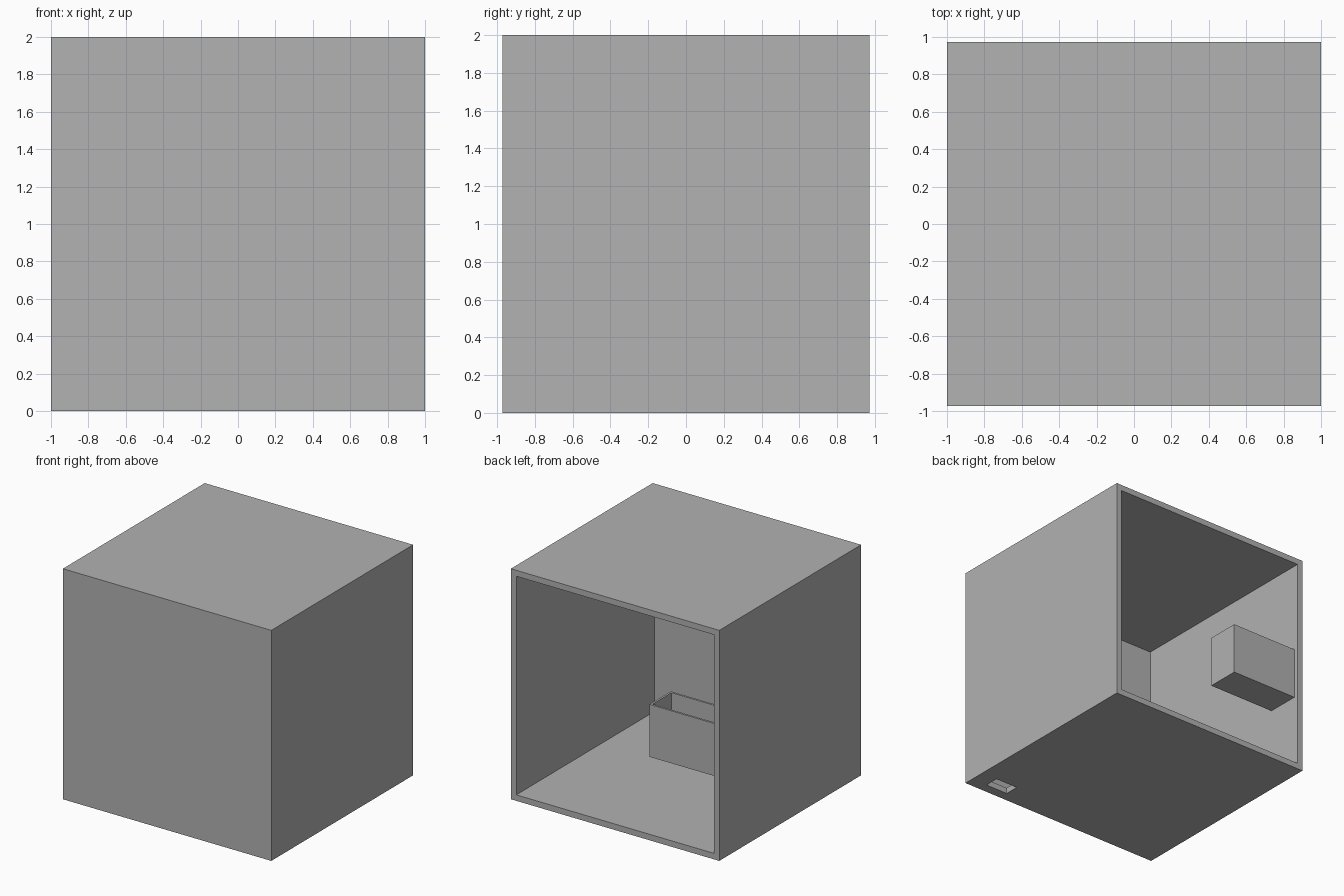
import bpy
from mathutils import Vector

if "Cube" in bpy.data.objects:
    bpy.data.objects.remove(bpy.data.objects["Cube"], do_unlink=True)

grey = bpy.data.materials.new("plain grey")
grey.use_nodes = True
colour = (0.445, 0.445, 0.445, 1)
grey.diffuse_color = colour
grey.node_tree.nodes["Principled BSDF"].inputs["Base Color"].default_value = colour

WALL = 0.052   # cabinet panel thickness
SKIN = 0.018   # tray panel thickness
DEPTH = 0.972  # half the cabinet depth


def box(name, low, high):
    """Axis-aligned box between two corners."""
    low, high = Vector(low), Vector(high)
    bpy.ops.mesh.primitive_cube_add(size=1, location=(low + high) / 2)
    obj = bpy.context.object
    obj.name = name
    obj.scale = high - low
    bpy.ops.object.transform_apply(location=False, rotation=False, scale=True)
    obj.data.materials.append(grey)
    return obj


def cut(target, low, high):
    """Subtract a box from the target."""
    cutter = box("cutter", low, high)
    cutter.hide_render = True
    mod = target.modifiers.new("cut", "BOOLEAN")
    mod.operation = "DIFFERENCE"
    mod.solver = "EXACT"
    mod.object = cutter
    bpy.context.view_layer.objects.active = target
    bpy.ops.object.modifier_apply(modifier=mod.name)
    bpy.data.objects.remove(cutter, do_unlink=True)


# Cabinet: hollow, open at the back, with a small slot through the floor
inner = 1 - WALL
cabinet = box("cabinet_shell", (-1, -DEPTH, 0), (1, DEPTH, 2))
cut(cabinet, (-inner, WALL - DEPTH, WALL), (inner, DEPTH + 0.2, 2 - WALL))
cut(cabinet, (0.63, -0.885, -0.1), (0.846, -0.757, WALL + 0.1))

# Open-topped tray fixed to the side wall near the opening
low, high = Vector((-inner, 0.635, 0.70)), Vector((-0.30, 0.93, 1.155))
tray = box("side_tray", low, high)
skin = Vector((SKIN, SKIN, SKIN))
cut(tray, low + skin, high - skin + Vector((0, 0, 0.2)))
